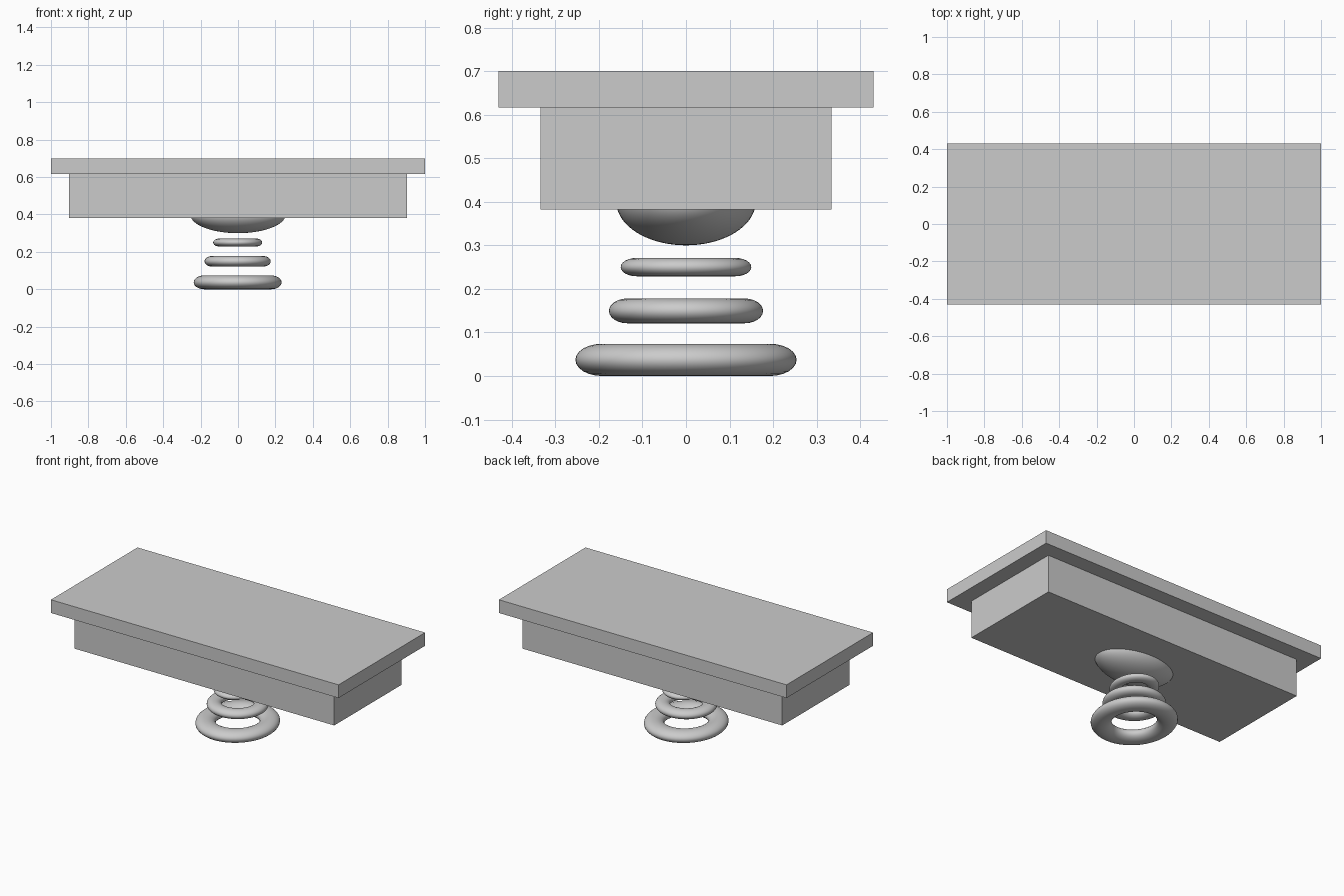
import bpy

if "Cube" in bpy.data.objects:
    bpy.data.objects.remove(bpy.data.objects["Cube"])


def box(name, sx, sy, z0, z1):
    bpy.ops.mesh.primitive_cube_add(size=1, location=(0, 0, (z0 + z1) / 2))
    ob = bpy.context.object
    ob.name = name
    ob.scale = (sx, sy, z1 - z0)


def ring(name, rx, ry, z0, z1):
    # unit outer radius, then squashed to the wanted extents
    minor = 0.24
    bpy.ops.mesh.primitive_torus_add(major_radius=1 - minor, minor_radius=minor,
                                     major_segments=64, minor_segments=24,
                                     location=(-0.002, 0, (z0 + z1) / 2))
    ob = bpy.context.object
    ob.name = name
    ob.scale = (rx, ry, (z1 - z0) / (2 * minor))
    bpy.ops.object.shade_smooth()


# Table top and the block under it
box("top_slab", 2.0, 0.86, 0.617, 0.70)
box("under_block", 1.806, 0.668, 0.382, 0.617)

# Rounded boss below the block
bpy.ops.mesh.primitive_uv_sphere_add(segments=64, ring_count=32, radius=1,
                                     location=(0, 0, 0.40))
boss = bpy.context.object
boss.name = "rounded_boss"
boss.scale = (0.255, 0.16, 0.10)
bpy.ops.object.shade_smooth()

# Stack of floating rings, largest at the base
for name, rx, ry, z0, z1 in [
    ("base_ring", 0.235, 0.254, 0.0, 0.074),
    ("middle_ring", 0.177, 0.177, 0.121, 0.178),
    ("upper_ring", 0.131, 0.15, 0.229, 0.271),
]:
    ring(name, rx, ry, z0, z1)
